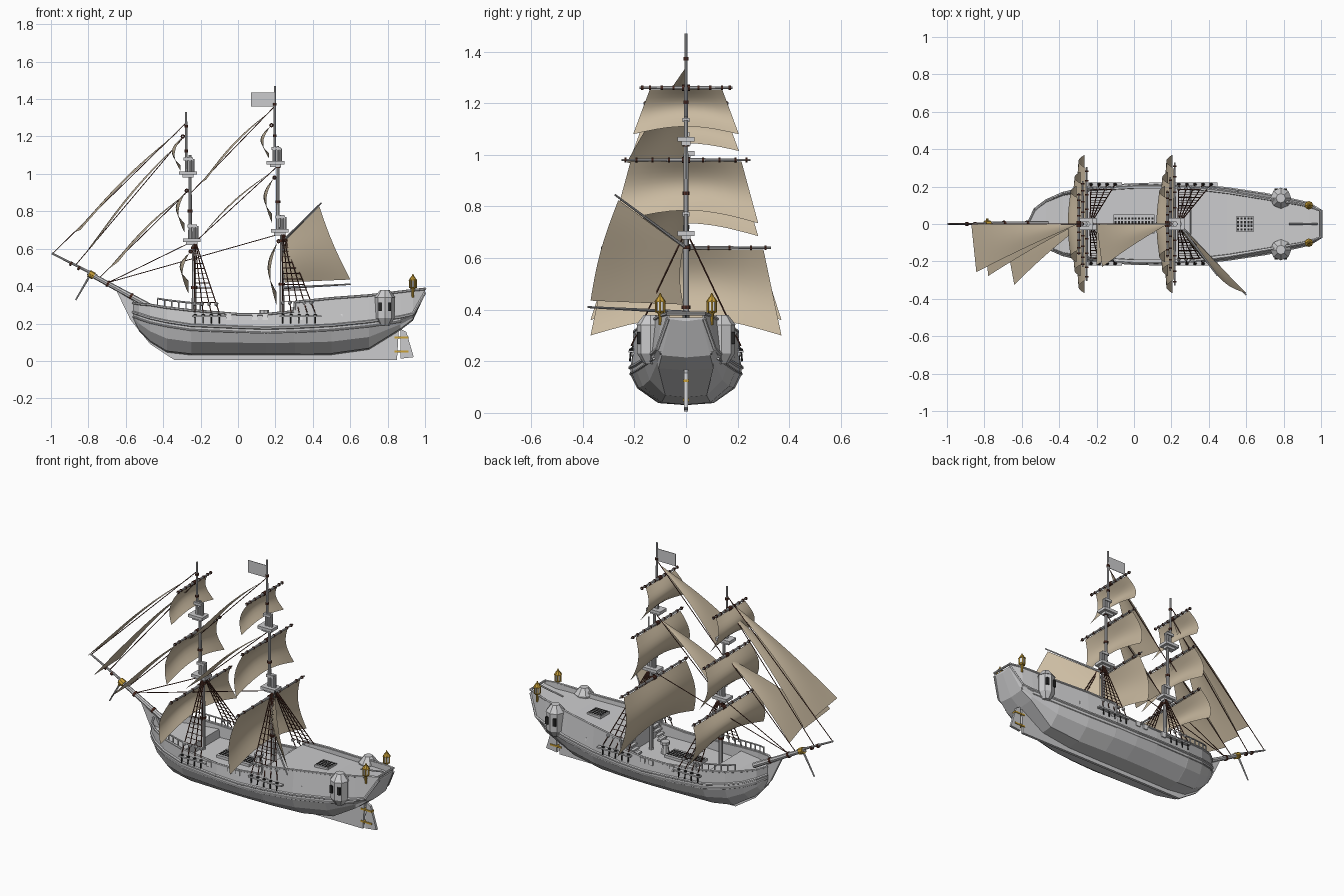
import bpy, bmesh, math
from mathutils import Matrix, Vector

cube = bpy.data.objects.get("Cube")
if cube:
    bpy.data.objects.remove(cube, do_unlink=True)


def material(name, red, green, blue):
    mat = bpy.data.materials.new(name)
    mat.use_nodes = True
    mat.diffuse_color = (red, green, blue, 1)
    mat.node_tree.nodes["Principled BSDF"].inputs["Base Color"].default_value = (red, green, blue, 1)
    return mat


GREY = material("weathered_grey", .6, .6, .61)
CANVAS = material("tan_canvas", .6, .5, .36)
ROPE = material("dark_red_rope", .09, .03, .02)
BLACK = material("black_iron", .02, .02, .02)
GOLD = material("gilded_brass", .6, .36, .04)
PALE = material("pale_port", .85, .85, .86)


def finish(name, bm, mat, angle=35):
    mesh = bpy.data.meshes.new(name)
    bmesh.ops.remove_doubles(bm, verts=bm.verts, dist=.00002)
    bmesh.ops.recalc_face_normals(bm, faces=bm.faces)
    bm.to_mesh(mesh)
    bm.free()
    mesh.materials.append(mat)
    if angle:
        mesh.shade_smooth()
        mesh.set_sharp_from_angle(angle=math.radians(angle))
    obj = bpy.data.objects.new(name, mesh)
    bpy.context.scene.collection.objects.link(obj)
    return obj


def rod(bm, start, end, r1, r2=None, sides=8):
    start, end = Vector(start), Vector(end)
    axis = end - start
    place = Matrix.Translation((start + end) / 2) @ axis.to_track_quat('Z', 'Y').to_matrix().to_4x4()
    bmesh.ops.create_cone(bm, cap_ends=True, segments=sides, radius1=r1,
                          radius2=r1 if r2 is None else r2, depth=axis.length, matrix=place)


def box(bm, centre, size):
    bmesh.ops.create_cube(bm, size=1, matrix=Matrix.Translation(centre) @ Matrix.Diagonal((*size, 1)))


def ball(bm, centre, radius):
    bmesh.ops.create_icosphere(bm, subdivisions=1, radius=radius, matrix=Matrix.Translation(centre))


def plate(name, outline, thickness, mat):
    bm = bmesh.new()
    face = bm.faces.new([bm.verts.new((x, -thickness / 2, z)) for x, z in outline])
    side = bmesh.ops.extrude_face_region(bm, geom=[face])["geom"]
    bmesh.ops.translate(bm, vec=(0, thickness, 0), verts=[v for v in side if isinstance(v, bmesh.types.BMVert)])
    finish(name, bm, mat, 0)


def sail(name, top_a, top_b, low_a, low_b, belly, arch=0, n=10):
    # Bilinear cloth that bellies out, with an arched foot
    bm = bmesh.new()
    top_a, top_b, low_a, low_b, belly = map(Vector, (top_a, top_b, low_a, low_b, belly))
    rows = []
    for j in range(n + 1):
        v = j / n
        row = []
        for i in range(n + 1):
            u = i / n
            p = top_a.lerp(top_b, u).lerp(low_a.lerp(low_b, u), v)
            p += belly * math.sin(math.pi * v) * (.7 + .3 * math.sin(math.pi * u))
            p.z += arch * v * math.sin(math.pi * u)
            row.append(bm.verts.new(p))
        rows.append(row)
    for r, s in zip(rows, rows[1:]):
        for i in range(n):
            bm.faces.new((r[i], r[i + 1], s[i + 1], s[i]))
    bmesh.ops.dissolve_degenerate(bm, dist=.00002, edges=bm.edges)
    finish(name, bm, CANVAS, 80)


# Hull stations: x, bottom z, wale width, rail width, wale z, rail z, deck z
STATIONS = [
    (-.56, .22, .015, .015, .26, .31, .255), (-.53, .16, .08, .075, .25, .305, .255),
    (-.47, .1, .125, .125, .23, .3, .255), (-.38, .045, .165, .165, .21, .285, .25),
    (-.25, .03, .195, .19, .19, .27, .25), (-.245, .03, .195, .19, .19, .27, .2),
    (0, .03, .212, .205, .18, .25, .2), (.15, .03, .215, .205, .175, .25, .2),
    (.3, .03, .21, .2, .18, .265, .2), (.305, .03, .21, .2, .18, .315, .3),
    (.5, .032, .19, .175, .19, .335, .31), (.7, .06, .16, .14, .21, .35, .325),
    (.87, .165, .125, .11, .235, .37, .34), (.935, .215, .11, .095, .25, .378, .345),
    (1, .355, .07, .07, .365, .385, .37)]


def rail_at(x):
    # Interpolated rail width and height
    for a, b in zip(STATIONS, STATIONS[1:]):
        if a[0] <= x <= b[0]:
            t = (x - a[0]) / (b[0] - a[0])
            return a[3] + t * (b[3] - a[3]), a[5] + t * (b[5] - a[5])


bm = bmesh.new()
rings = []
for x, zb, ww, wr, zw, zs, zd in STATIONS:
    flat = .85 if x > .8 else .5
    half = [(flat * ww, zb + .008), (.88 * ww, zb + (zw - zb) * .45), (ww, zb + (zw - zb) * .8),
            (ww, zw), (wr, zs), (wr * .93, zs), (wr * .92, zd)]
    loop = [(0, zb)] + half + [(0, zd)] + [(-y, z) for y, z in reversed(half)]
    rings.append([bm.verts.new((x, y, z)) for y, z in loop])
for r, s in zip(rings, rings[1:]):
    for i in range(len(r)):
        k = (i + 1) % len(r)
        bm.faces.new((r[i], r[k], s[k], s[i]))
bm.faces.new(rings[0])
bm.faces.new(rings[-1])
finish("hull", bm, GREY, 0)

# Rail cap and two wales along the hull sides
bm = bmesh.new()
for side in (-1, 1):
    for a, b in zip(STATIONS, STATIONS[1:]):
        for w, h, drop, radius in ((3, 5, 0, .007), (2, 4, 0, .008), (2, 4, .025, .005)):
            if drop and b[0] > .9:
                continue
            rod(bm, (a[0], side * a[w], a[h] - drop), (b[0], side * b[w], b[h] - drop), radius, sides=6)
    # Open railing round the foredeck
    posts = []
    for i in range(7):
        x = -.43 + i * .038
        y, z = rail_at(x)
        posts.append((x, side * (y - .005), z + .04))
        rod(bm, (x, side * (y - .005), z), posts[-1], .004, sides=6)
    for a, b in zip(posts, posts[1:]):
        rod(bm, a, b, .005, sides=6)
rod(bm, (1, -.075, .385), (1, .075, .385), .007)
rod(bm, (.93, -.1, .235), (.93, .1, .235), .008)
finish("rails_and_wales", bm, GREY)

plate("keel_and_cutwater", [(-.65, .375), (-.575, .22), (-.47, .09), (-.34, .005), (.85, .005), (.86, .17),
                            (.7, .08), (-.3, .05), (-.5, .2), (-.55, .315)], .016, GREY)
plate("rudder", [(.87, .17), (.9, .155), (.94, .02), (.868, .012)], .016, GREY)
bm = bmesh.new()
for z in (.05, .125):
    box(bm, (.875, 0, z), (.075, .024, .01))
finish("rudder_hinges", bm, GOLD, 0)

# Gun ports
bm = bmesh.new()
for x in (-.05, .09, .145, .33, .545):
    y, top = rail_at(x)
    for side in (-1, 1):
        box(bm, (x, side * (y + .006), .235), (.03, .008, .03))
finish("gun_ports", bm, PALE, 0)

# Quarter galleries with dark windows
bm, panes = bmesh.new(), bmesh.new()
for side in (-1, 1):
    for lo, hi, r1, r2 in ((.19, .23, .025, .052), (.23, .34, .052, .052), (.34, .38, .056, .025)):
        rod(bm, (.785, side * .138, lo), (.785, side * .138, hi), r1, r2)
    for dx in (-.025, .025):
        box(panes, (.785 + dx, side * .18, .29), (.018, .02, .045))
finish("quarter_galleries", bm, GREY, 0)
finish("gallery_windows", panes, BLACK, 0)

# Deck furniture: gratings, hatch frames, capstan, tiller
bm, dark = bmesh.new(), bmesh.new()
for x, y, z, lx, ly in ((0, 0, .208, .22, .1), (.593, 0, .322, .09, .085)):
    box(bm, (x, y, z), (lx, ly, .016))
    columns = int(lx / .018)
    for i in range(columns):
        for j in range(4):
            box(dark, (x + (i - (columns - 1) / 2) * .018, (j - 1.5) * .019, z + .009), (.011, .011, .004))
rod(bm, (.14, 0, .2), (.14, 0, .26), .024, .016)
rod(bm, (.14, 0, .255), (.14, 0, .272), .026)
rod(bm, (.83, 0, .36), (.98, 0, .385), .005)
for side in (-1, 1):
    for i in range(4):
        box(bm, (.29 - i * .015, side * .12, .28 - i * .022), (.02, .06, .012))
finish("deck_furniture", bm, GREY, 0)
finish("grating_holes", dark, BLACK, 0)

# Stern lanterns
bm, glass = bmesh.new(), bmesh.new()
for side in (-1, 1):
    for lo, hi, r1, r2 in ((.34, .385, .006, .008), (.385, .395, .012, .02), (.43, .45, .023, .01),
                           (.45, .465, .008, .002)):
        rod(bm, (.935, side * .1, lo), (.935, side * .1, hi), r1, r2)
    for k in range(6):
        c, s = .018 * math.cos(k * math.pi / 3), .018 * math.sin(k * math.pi / 3)
        rod(bm, (.935 + c, side * .1 + s, .39), (.935 + c, side * .1 + s, .435), .004, sides=4)
    rod(glass, (.935, side * .1, .39), (.935, side * .1, .435), .015)
finish("stern_lanterns", bm, GOLD)
finish("lantern_glass", glass, PALE)

# Bowsprit
bm, bands, gilt = bmesh.new(), bmesh.new(), bmesh.new()
heel, tip = Vector((-.46, 0, .285)), Vector((-.995, 0, .575))
rod(bm, heel, heel.lerp(tip, .64), .016, .012)
rod(bm, heel.lerp(tip, .55) + Vector((0, 0, .01)), tip, .008, .005)
rod(bm, (-.79, 0, .46), (-.868, 0, .325), .006, .004)
finish("bowsprit", bm, GREY)
for t in (.2, .43, .72, .8):
    rod(bands, heel.lerp(tip, t), heel.lerp(tip, t + .02), .018 if t < .5 else .012)
rod(gilt, heel.lerp(tip, .58), heel.lerp(tip, .63), .02)
rod(gilt, (-.785, -.03, .455), (-.785, .03, .455), .006)
finish("bowsprit_cap", gilt, GOLD)

# Masts, tops, yards, square sails and shrouds; fore and main share one recipe
ropes, eyes, channels = bmesh.new(), bmesh.new(), bmesh.new()
for name, poles, tops, levels, scale, feet in (
        ("fore", ((-.235, .2, .73), (-.256, .63, 1.1), (-.277, 1, 1.33)), (.645, 1.005),
         ((1.2, 1.015), (.91, .685), (.585, .36)), .92, 4),
        ("main", ((.235, .2, .78), (.213, .68, 1.15), (.197, 1.05, 1.47)), (.695, 1.06),
         ((1.26, 1.08), (.98, .735), (.64, .3)), 1, 5)):
    bm, yards = bmesh.new(), bmesh.new()
    for (x, lo, hi), radius in zip(poles, (.014, .011, .008)):
        rod(bm, (x, 0, lo), (x, 0, hi), radius, radius * .7, 10)
        for t in (.35, .75):
            z = lo + t * (hi - lo)
            rod(bands, (x, 0, z), (x, 0, z + .014), radius * 1.25)
    for (x, lo, hi), z in zip(poles, tops):
        box(bm, (x - .012, 0, z), (.095, .065, .018))
        box(bm, (x - .012, 0, z - .016), (.06, .035, .016))
        box(bm, (x - .01, 0, z + .075), (.05, .028, .016))
        for dx in (-.02, .015):
            rod(bm, (x + dx, 0, z), (x + dx, 0, z + .075), .008)
    finish(name + "_mast", bm, GREY)
    for k, (top, foot) in enumerate(levels):
        x = poles[2 - k][0] - .018
        reach = (.18, .25, .33)[k] * scale
        head, clew = ((.14, .205), (.215, .28), (.3, .37))[k]
        for side in (-1, 1):
            rod(yards, (x, 0, top), (x, side * reach, top), .008, .004)
            for t in (.25, .5, .75, .92):
                rod(bands, (x, side * reach * t, top), (x, side * (reach * t + .008), top), .009)
        rod(bands, (x, -.015, top), (x, .015, top), .012)
        sail(name + ("_topgallant", "_topsail", "_course")[k] + "_sail",
             (x - .006, -head, top - .006), (x - .006, head, top - .006),
             (x - .012, -clew, foot), (x - .012, clew, foot), (-.05, 0, 0), .03 + .02 * k)
    finish(name + "_yards", yards, GREY)
    # Shrouds with ratlines, deadeyes and channels
    x = poles[0][0]
    for side in (-1, 1):
        lines = []
        for i in range(feet):
            foot = Vector((x + .005 + i * .043, side * .212, .26))
            lines.append((foot, Vector((x + i * .004, side * .015, tops[0] - .02))))
            rod(ropes, *lines[-1], .003, sides=5)
            ball(eyes, foot - Vector((0, 0, .018)), .011)
            ball(channels, foot.lerp(lines[-1][1], .12), .012)
            rod(eyes, foot - Vector((0, 0, .01)), foot - Vector((0, side * -.005, .06)), .004, sides=5)
        for t in range(2, 13):
            rungs = [a.lerp(b, t / 14) for a, b in lines]
            for a, b in zip(rungs, rungs[1:]):
                rod(ropes, a, b, .002, sides=4)
        box(channels, (x + .02 * feet, side * .212, .238), (.045 * feet, .022, .009))
finish("deadeyes", eyes, BLACK)
finish("channels", channels, GREY, 0)

# Stays
for a, b in (((-.28, 1.27), (-.99, .575)), ((-.28, 1.21), (-.87, .51)), ((-.256, .92), (-.74, .445)),
             ((-.24, .64), (-.69, .42)), ((.195, 1.36), (-.25, .9)), ((.2, 1.03), (-.235, .63)),
             ((.23, .68), (-.69, .42))):
    rod(ropes, (a[0], 0, a[1]), (b[0], 0, b[1]), .0025, sides=5)
finish("shrouds_and_stays", ropes, ROPE)
finish("rope_bands", bands, ROPE)

# Jibs and staysails, sheeted out to the right
for name, head, tack, clew in (
        ("outer_jib", (-.3, 0, 1.24), (-.87, 0, .69), (-.843, -.257, .7)),
        ("middle_jib", (-.3, 0, 1.18), (-.8, 0, .6), (-.78, -.278, .61)),
        ("inner_jib", (-.27, 0, .9), (-.7, 0, .485), (-.64, -.325, .53)),
        ("upper_staysail", (.18, 0, 1.34), (-.2, 0, .95), (-.17, -.23, .97)),
        ("lower_staysail", (.18, 0, 1.01), (-.2, 0, .66), (-.2, -.22, .66))):
    sail(name, head, head, tack, clew, (-.018, 0, .018))

# Gaff sail with its spars
gaff, peak, boom, end = (.24, 0, .64), (.445, -.275, .845), (.24, 0, .39), (.6, -.38, .41)
bm = bmesh.new()
rod(bm, gaff, peak, .007, .004)
rod(bm, boom, end, .007, .004)
finish("gaff_and_boom", bm, GREY)
sail("gaff_sail", (.25, -.01, .64), (.435, -.262, .825), (.25, -.01, .42), (.6, -.37, .435), (-.015, -.02, 0))

plate("masthead_flag", [(.07, 1.36), (.195, 1.36), (.195, 1.435), (.07, 1.435)], .003, GREY)
